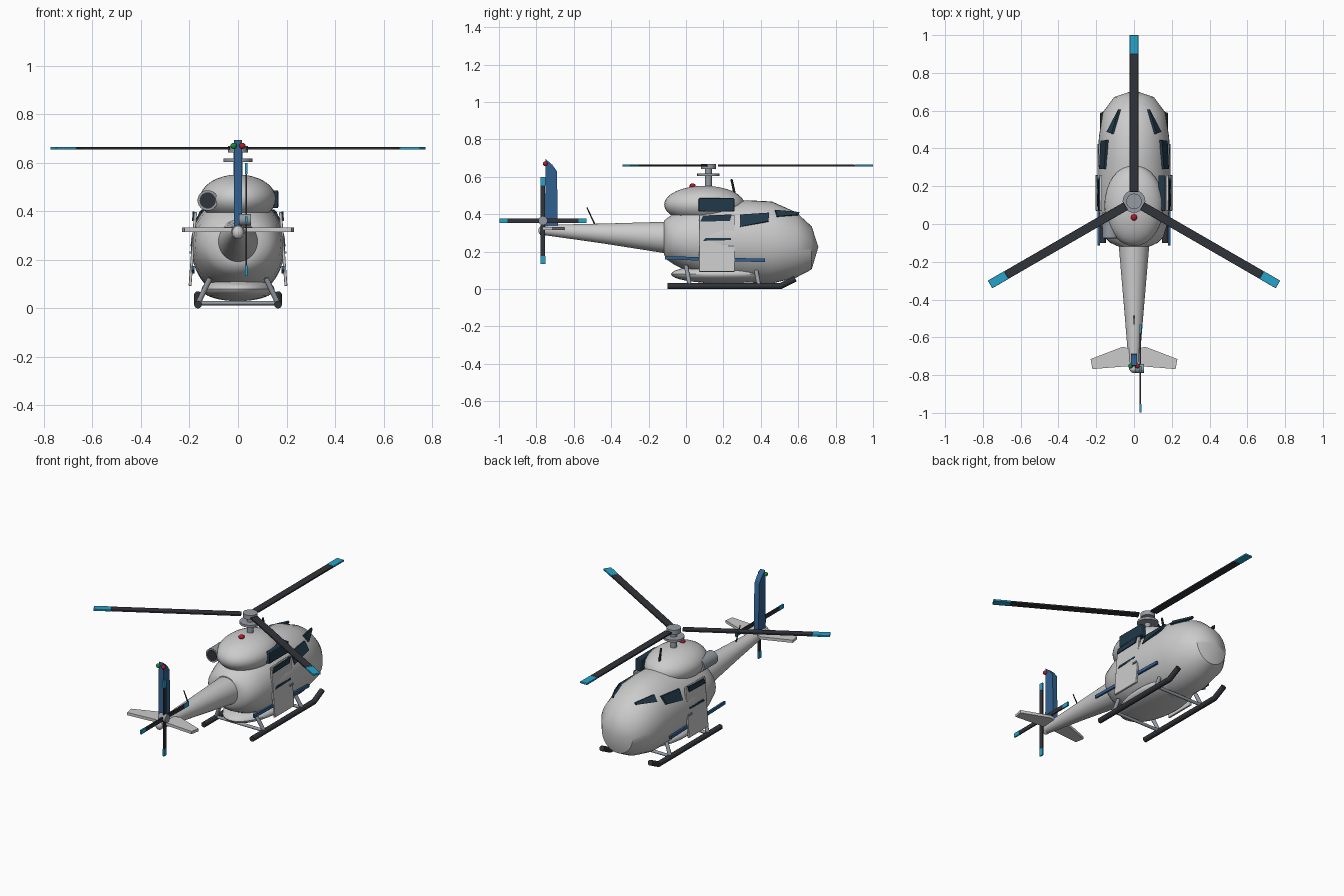
import bpy, bmesh, math
from mathutils import Vector, Matrix

if "Cube" in bpy.data.objects:
    bpy.data.objects.remove(bpy.data.objects["Cube"])


def mat(name, r, g, b):
    m = bpy.data.materials.new(name)
    m.diffuse_color = (r, g, b, 1)
    m.use_nodes = True
    m.node_tree.nodes["Principled BSDF"].inputs["Base Color"].default_value = m.diffuse_color
    return m


WHITE = mat("white", .80, .81, .83)
GREY = mat("grey", .30, .33, .37)
DARK = mat("dark", .03, .033, .04)
GLASS = mat("glass", .015, .04, .065)
BLUE = mat("blue", .03, .12, .28)
CYAN = mat("cyan", .02, .36, .60)
RED = mat("red", .45, .01, .02)
GREEN = mat("green", .01, .25, .04)


def finish(name, bm, m, bevel=0):
    bmesh.ops.recalc_face_normals(bm, faces=bm.faces)
    me = bpy.data.meshes.new(name)
    bm.to_mesh(me)
    bm.free()
    for p in me.polygons:
        p.use_smooth = True
    me.set_sharp_from_angle(angle=math.radians(35))
    me.materials.append(m)
    ob = bpy.data.objects.new(name, me)
    bpy.context.collection.objects.link(ob)
    if bevel:
        b = ob.modifiers.new("bevel", 'BEVEL')
        b.width = bevel
        b.segments = 2
    return ob


def box(name, c, s, m, rot=None, bevel=0):
    bm = bmesh.new()
    bmesh.ops.create_cube(bm, size=1)
    bm.transform(Matrix.Translation(c) @ (rot or Matrix()) @ Matrix.Diagonal((*s, 1)))
    return finish(name, bm, m, bevel)


def ball(name, c, r, m, seg=32):
    bm = bmesh.new()
    bmesh.ops.create_uvsphere(bm, u_segments=seg, v_segments=seg // 2, radius=1)
    bm.transform(Matrix.Translation(c) @ Matrix.Diagonal((*r, 1)))
    return finish(name, bm, m)


def rod(name, a, b, r1, m, r2=None, seg=24):
    a, b = Vector(a), Vector(b)
    bm = bmesh.new()
    bmesh.ops.create_cone(bm, cap_ends=True, segments=seg, radius1=r1,
                          radius2=r1 if r2 is None else r2, depth=(b - a).length)
    q = (b - a).to_track_quat('Z', 'Y').to_matrix().to_4x4()
    bm.transform(Matrix.Translation((a + b) / 2) @ q)
    return finish(name, bm, m)


def loft(name, stations, m, nose=None, seg=40):
    """Elliptical rings along y: (y, z bottom, z top, half width)."""
    bm = bmesh.new()
    rings = []
    for y, z0, z1, w in stations:
        rings.append([bm.verts.new((w * math.cos(t), y, (z0 + z1) / 2 + (z1 - z0) / 2 * math.sin(t)))
                      for t in (2 * math.pi * i / seg for i in range(seg))])
    for a, b in zip(rings, rings[1:]):
        for i in range(seg):
            j = (i + 1) % seg
            bm.faces.new((a[i], a[j], b[j], b[i]))
    bm.faces.new(rings[0])
    if nose:
        tip = bm.verts.new(nose)
        for i in range(seg):
            bm.faces.new((rings[-1][i], rings[-1][(i + 1) % seg], tip))
    else:
        bm.faces.new(rings[-1])
    return finish(name, bm, m)


def plate(name, pts, offset, m):
    """Polygon thickened along a vector."""
    bm = bmesh.new()
    lo = [bm.verts.new(p) for p in pts]
    hi = [bm.verts.new(Vector(p) + Vector(offset)) for p in pts]
    bm.faces.new(lo)
    bm.faces.new(hi)
    n = len(pts)
    for i in range(n):
        j = (i + 1) % n
        bm.faces.new((lo[i], lo[j], hi[j], hi[i]))
    return finish(name, bm, m)


# cabin, belly, engine cowl, tail boom
loft("cabin", [(-.118, .185, .365, .085), (-.10, .155, .38, .125), (-.07, .135, .40, .155),
               (0, .10, .43, .178), (.1, .065, .455, .19), (.2, .048, .468, .195),
               (.33, .035, .475, .193), (.46, .03, .468, .186), (.59, .062, .41, .166),
               (.672, .105, .335, .105)], WHITE, nose=(0, .708, .225))
ball("belly_fairing", (0, .20, .08), (.15, .28, .05), WHITE)
ball("engine_cowl", (0, .098, .452), (.157, .215, .1), WHITE)
loft("tail_boom", [(-.77, .29, .343, .026), (-.45, .245, .35, .052), (-.10, .19, .36, .082)], WHITE)
ball("tail_cone", (0, -.765, .313), (.024, .024, .028), WHITE, 20)

# tail fin and stabilizers
plate("tail_fin", [(-.016, -.755, .33), (-.016, -.685, .33), (-.016, -.69, .63),
                   (-.016, -.715, .665), (-.016, -.75, .695)], (.032, 0, 0), BLUE)
for s, side in ((1, "right"), (-1, "left")):
    plate(side + "_stabilizer", [(0, -.665, .316), (s * .06, -.65, .316), (s * .23, -.715, .316),
                                 (s * .22, -.768, .316), (s * .06, -.755, .316), (0, -.755, .316)],
          (0, 0, .017), WHITE)

# main rotor
rod("rotor_mast", (0, .12, .53), (0, .12, .67), .019, GREY)
rod("swash_plate", (0, .12, .604), (0, .12, .618), .06, GREY)
rod("rotor_hub", (0, .12, .643), (0, .12, .67), .041, GREY)
for i in range(3):
    rot = Matrix.Rotation(math.radians(90 + 120 * i), 4, 'Z')
    at = lambda r: Vector((0, .12, .66)) + rot @ Vector((r, 0, 0))
    box(f"rotor_blade_{i}", at(.415), (.73, .046, .01), DARK, rot, .002)
    box(f"rotor_tip_{i}", at(.83), (.10, .047, .011), CYAN, rot, .002)

# tail rotor
TR = Vector((.034, -.765, .366))
rod("tail_rotor_hub", TR - Vector((.03, 0, 0)), TR + Vector((.02, 0, 0)), .024, GREY)
for i in range(4):
    rot = Matrix.Rotation(math.pi / 2 * i, 4, 'X')
    box(f"tail_rotor_blade_{i}", TR + rot @ Vector((0, .1, 0)), (.008, .18, .024), DARK, rot)
    box(f"tail_rotor_tip_{i}", TR + rot @ Vector((0, .211, 0)), (.009, .044, .025), CYAN, rot)

# parts on both sides
for s, side in ((1, "right"), (-1, "left")):
    # skid with turned-up front
    x = s * .165
    rod(side + "_skid", (x, -.10, .016), (x, .505, .016), .016, DARK)
    rod(side + "_skid_tip", (x, .505, .016), (x, .585, .056), .016, DARK)
    ball(side + "_skid_bend", (x, .505, .016), (.016, .016, .016), DARK, 16)
    for k, y in (("rear", .02), ("front", .39)):
        rod(f"{side}_{k}_strut", (x, y, .02), (s * .115, y - .02, .125), .011, GREY)
    # door with window, trim and handle
    tilt = Matrix.Rotation(-s * .075, 4, 'Y')
    door = lambda dx, y, z: Vector((s * (.186 + dx - (z - .25) * .075), y, z))
    box(side + "_door", door(0, .165, .245), (.012, .19, .305), WHITE, tilt, .002)
    plate(side + "_door_window", [door(.004, .075, .36), door(.004, .235, .365),
                                  door(.004, .245, .40), door(.004, .09, .39)], (s * .008, 0, 0), GLASS)
    plate(side + "_door_trim", [door(.004, .092, .258), door(.004, .24, .262),
                                door(.004, .24, .274), door(.004, .105, .272)], (s * .006, 0, 0), GLASS)
    box(side + "_door_handle", door(.008, .24, .23), (.01, .032, .009), GREY)
    # side window and windscreen panes
    plate(side + "_side_window", [(s * .173, .29, .33), (s * .166, .44, .36), (s * .135, .445, .405),
                                  (s * .147, .29, .395)], (s * .012, 0, .004), GLASS)
    plate(side + "_windscreen", [(s * .135, .485, .385), (s * .075, .60, .395), (s * .07, .605, .408),
                                 (s * .108, .475, .42)], (s * .011, .003, .004), GLASS)
    # stripe
    box(side + "_stripe", (s * .186, .155, .16), (.012, .535, .018), BLUE,
        Matrix.Rotation(-.025, 4, 'X'))

for k, y in (("rear", .02), ("front", .39)):
    rod(k + "_cross_tube", (-.165, y, .022), (.165, y, .022), .009, GREY)

# exhaust on the left, intake on the right
rod("exhaust_pipe", (-.125, -.075, .445), (-.125, .06, .445), .042, GREY)
rod("exhaust_opening", (-.125, -.078, .445), (-.125, -.07, .445), .033, DARK)
box("air_intake", (.148, .163, .45), (.036, .19, .072), GLASS, bevel=.004)

# antennas and lights
rod("roof_antenna", (0, .262, .50), (0, .243, .588), .007, DARK, .006, 10)
rod("tail_antenna", (0, -.485, .34), (0, -.53, .437), .004, DARK, .003, 10)
ball("cowl_light", (0, .035, .552), (.017, .017, .013), RED, 16)
ball("right_tail_light", (.018, -.752, .67), (.013, .013, .013), RED, 16)
ball("left_tail_light", (-.018, -.752, .67), (.013, .013, .013), GREEN, 16)
